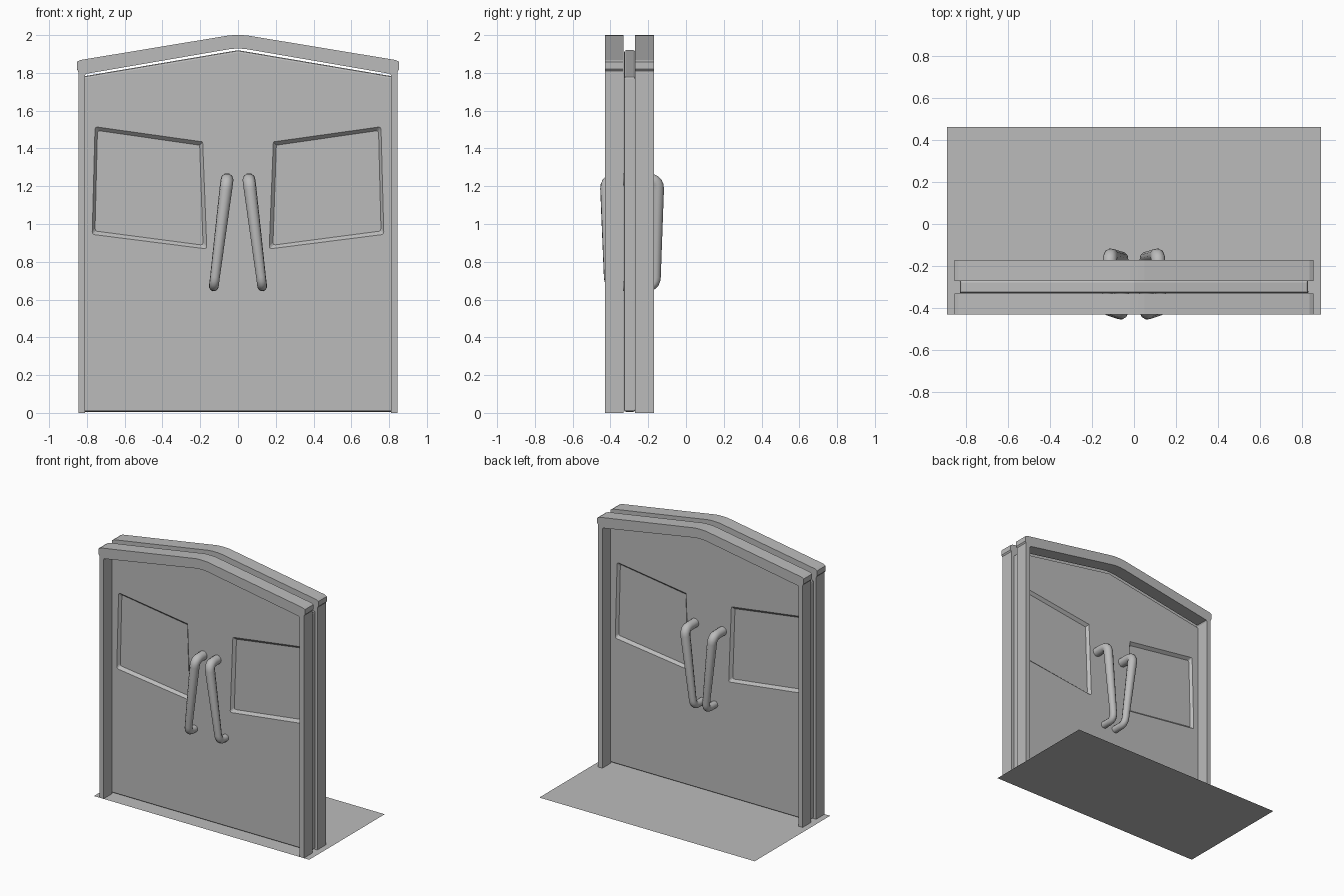
import bpy, bmesh
from mathutils import Vector

if "Cube" in bpy.data.objects:
    bpy.data.objects.remove(bpy.data.objects["Cube"])

grey = bpy.data.materials.new("plain grey")
grey.diffuse_color = (0.5, 0.5, 0.5, 1)
grey.use_nodes = True
grey.node_tree.nodes["Principled BSDF"].inputs["Base Color"].default_value = grey.diffuse_color


def make_object(name, bm):
    bmesh.ops.recalc_face_normals(bm, faces=bm.faces)
    mesh = bpy.data.meshes.new(name)
    bm.to_mesh(mesh)
    bm.free()
    obj = bpy.data.objects.new(name, mesh)
    bpy.context.collection.objects.link(obj)
    mesh.materials.append(grey)
    return obj


def smooth(obj, angle):
    bpy.ops.object.select_all(action='DESELECT')
    obj.select_set(True)
    bpy.context.view_layer.objects.active = obj
    bpy.ops.object.shade_smooth_by_angle(angle=angle)


# Floor sheet
bm = bmesh.new()
bm.faces.new([bm.verts.new(p) for p in
              [(-.89, -.43, 0), (.89, -.43, 0), (.89, .46, 0), (-.89, .46, 0)]])
floor = make_object("floor_sheet", bm)

# Gabled frames: posts plus roof beam, outer and inner outline strips
OUTER = [(.845, 0), (.845, 1.81), (.853, 1.82), (.853, 1.858), (.835, 1.868), (.05, 1.998), (.02, 2.0)]
INNER = [(.81, 0), (.81, 1.74), (.81, 1.76), (.81, 1.785), (.805, 1.795), (.05, 1.925), (.02, 1.928)]


def both_sides(half):
    return half + [(-x, z) for x, z in reversed(half)]


def frame(name, y0, y1):
    bm = bmesh.new()
    rings = [[bm.verts.new((x, y, z)) for x, z in both_sides(line)]
             for line, y in ((OUTER, y0), (INNER, y0), (INNER, y1), (OUTER, y1))]
    for i in range(len(rings[0]) - 1):
        for a in range(4):
            r, s = rings[a], rings[(a + 1) % 4]
            bm.faces.new((r[i], r[i + 1], s[i + 1], s[i]))
    for end in (0, -1):
        bm.faces.new([r[end] for r in rings])
    return make_object(name, bm)


frame("front_frame", -.43, -.33)
frame("back_frame", -.27, -.17)

# Door leaves: right half with recessed window on both faces, mirrored
LEAF = [(0, .006), (.828, .006), (.828, 1.78), (0, 1.92)]
WINDOW = [(.165, .868), (.772, .945), (.757, 1.515), (.187, 1.435)]
PANE = [(.185, .888), (.757, .963), (.744, 1.495), (.203, 1.417)]
bm = bmesh.new()
edge_rings = []
for y, inward in ((-.328, 1), (-.268, -1)):
    loops = [[bm.verts.new((x, yy, z)) for x, z in line] for line, yy in
             ((LEAF, y), (WINDOW, y), (PANE, y + inward * .02))]
    for a, b in zip(loops, loops[1:]):
        for i in range(4):
            j = (i + 1) % 4
            bm.faces.new((a[i], a[j], b[j], b[i]))
    bm.faces.new(loops[2])
    edge_rings.append(loops[0])
f, b = edge_rings
for i in range(3):
    bm.faces.new((f[i], f[i + 1], b[i + 1], b[i]))
doors = make_object("double_doors", bm)
mirror = doors.modifiers.new("Mirror", 'MIRROR')
mirror.use_clip = True
bevel = doors.modifiers.new("Bevel", 'BEVEL')
bevel.width, bevel.segments = .01, 2
bevel.limit_method, bevel.angle_limit = 'ANGLE', 1.1


# Handles: bent tapered tubes, ends running into the doors
def handle(name, x_top, x_bottom, y_door, y_top, y_bottom):
    curve = bpy.data.curves.new(name, 'CURVE')
    curve.dimensions = '3D'
    curve.bevel_depth = .01
    curve.bevel_resolution = 3
    curve.use_fill_caps = True
    top = Vector((x_top, y_top, 1.235))
    low = Vector((x_bottom, y_bottom, .67))
    path = [(Vector((x_top, y_door, 1.235)), 3.4)]

    def bend(corner, start, end, radius):
        p, q = (corner + (e - corner).normalized() * .05 for e in (start, end))
        for i in range(6):
            t = i / 5
            path.append((p * (1 - t) ** 2 + corner * 2 * t * (1 - t) + q * t * t, radius))

    inner_low = Vector((x_bottom, y_door, .67))
    bend(top, path[0][0], low, 3.4)
    bend(low, top, inner_low, 2.6)
    path.append((inner_low, 2.6))
    spline = curve.splines.new('POLY')
    spline.points.add(len(path) - 1)
    for point, (co, radius) in zip(spline.points, path):
        point.co = (*co, 1)
        point.radius = radius
    helper = bpy.data.objects.new(name + "_path", curve)
    bpy.context.collection.objects.link(helper)
    bpy.context.view_layer.update()
    mesh = bpy.data.meshes.new_from_object(
        helper.evaluated_get(bpy.context.evaluated_depsgraph_get()))
    bpy.data.objects.remove(helper)
    obj = bpy.data.objects.new(name, mesh)
    bpy.context.collection.objects.link(obj)
    mesh.materials.clear()
    mesh.materials.append(grey)
    smooth(obj, 1.0)


for side, label in ((-1, "left"), (1, "right")):
    handle("front_handle_" + label, side * .058, side * .128, -.32, -.422, -.408)
    handle("back_handle_" + label, side * .115, side * .05, -.275, -.149, -.16)
